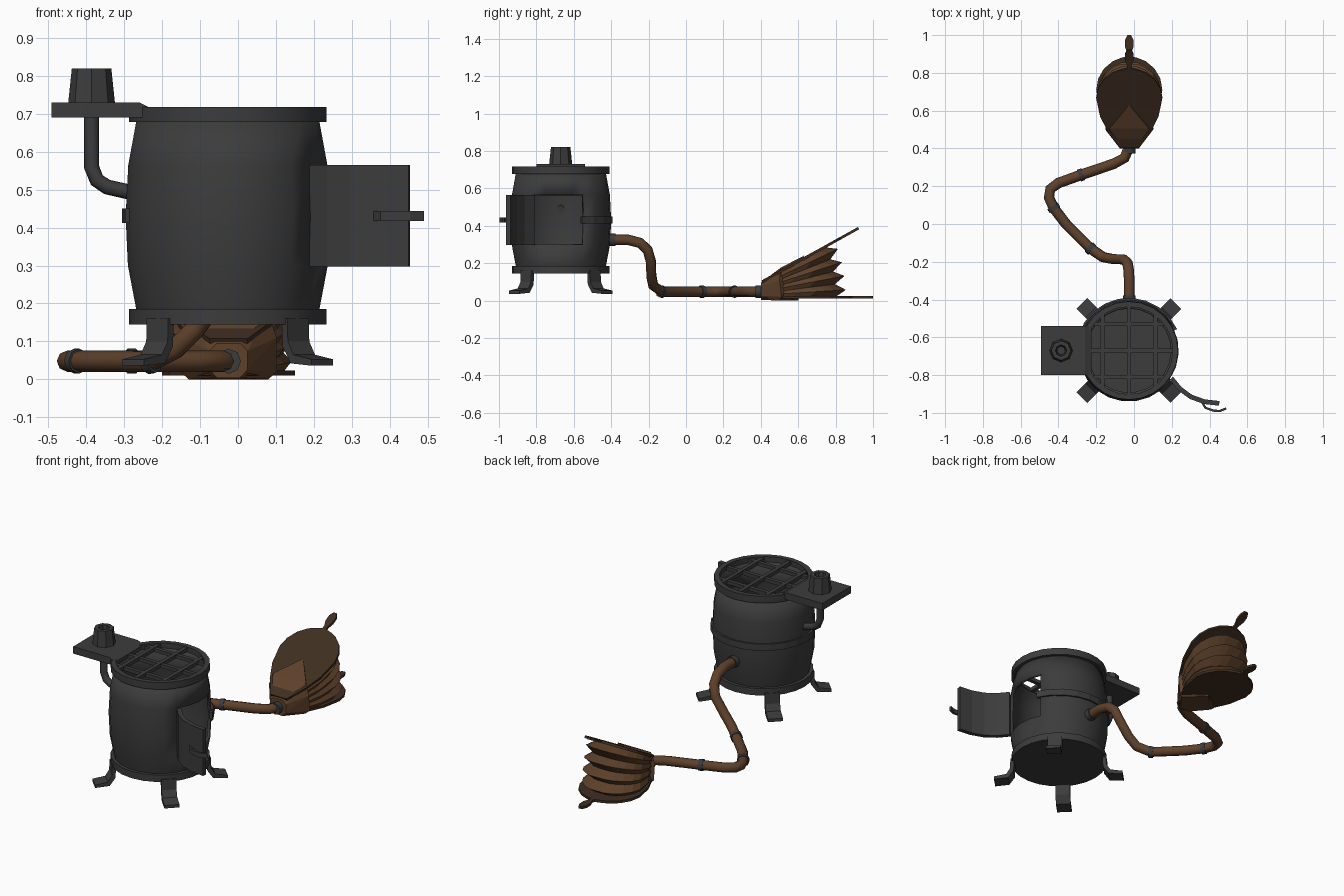
import bpy, bmesh
from math import sin, cos, radians, pi, atan2
from mathutils import Vector, Matrix

if "Cube" in bpy.data.objects:
    bpy.data.objects.remove(bpy.data.objects["Cube"])

CX, CY, BX = -0.027, -0.67, -0.025   # stove axis, bellows centre line


def mat(name, col):
    m = bpy.data.materials.new(name)
    m.diffuse_color = (*col, 1)
    m.use_nodes = True
    m.node_tree.nodes["Principled BSDF"].inputs["Base Color"].default_value = m.diffuse_color
    return m


IRON = mat("iron", (0.045, 0.045, 0.046))
LEATHER = mat("leather", (0.11, 0.052, 0.024))
WOOD = mat("wood", (0.05, 0.027, 0.015))


def add(name, verts, faces, m, smooth=False, thick=0, fix=True):
    me = bpy.data.meshes.new(name)
    me.from_pydata([tuple(v) for v in verts], [], faces)
    if fix:
        bm = bmesh.new()
        bm.from_mesh(me)
        bmesh.ops.recalc_face_normals(bm, faces=bm.faces)
        bm.to_mesh(me)
        bm.free()
    me.materials.append(m)
    ob = bpy.data.objects.new(name, me)
    bpy.context.collection.objects.link(ob)
    if thick:
        s = ob.modifiers.new("thickness", 'SOLIDIFY')
        s.thickness, s.offset = thick, -1
    if smooth:
        bpy.context.view_layer.objects.active = ob
        ob.select_set(True)
        bpy.ops.object.shade_smooth_by_angle(angle=radians(30))
        ob.select_set(False)
    return ob


def loft(name, rings, m, closed=False, caps=True, smooth=False):
    """Skin equal-length rings; closed joins last ring to first."""
    n, k = len(rings[0]), len(rings)
    v = [p for r in rings for p in r]
    f = []
    for i in range(k if closed else k - 1):
        a, b = i * n, (i + 1) % k * n
        f += [(a + j, a + (j + 1) % n, b + (j + 1) % n, b + j) for j in range(n)]
    if caps and not closed:
        f += [tuple(range(n)), tuple(range((k - 1) * n, k * n))]
    return add(name, v, f, m, smooth)


def circle(r, z, n, x=CX, y=CY):
    return [(x + r * cos(2 * pi * i / n), y + r * sin(2 * pi * i / n), z) for i in range(n)]


def hull(name, pts, m):
    bm = bmesh.new()
    for p in pts:
        bm.verts.new(p)
    bmesh.ops.convex_hull(bm, input=bm.verts)
    me = bpy.data.meshes.new(name)
    bm.to_mesh(me)
    bm.free()
    me.materials.append(m)
    ob = bpy.data.objects.new(name, me)
    bpy.context.collection.objects.link(ob)
    return ob


def box(name, lo, hi, m):
    return hull(name, [(x, y, z) for x in (lo[0], hi[0]) for y in (lo[1], hi[1]) for z in (lo[2], hi[2])], m)


def tube(name, pts, r, m):
    cu = bpy.data.curves.new(name, 'CURVE')
    cu.dimensions, cu.bevel_depth, cu.bevel_resolution, cu.use_fill_caps = '3D', r, 2, True
    sp = cu.splines.new('POLY')
    sp.points.add(len(pts) - 1)
    for p, c in zip(sp.points, pts):
        p.co = (*c, 1)
    tmp = bpy.data.objects.new("tmp", cu)
    bpy.context.collection.objects.link(tmp)
    me = bpy.data.meshes.new_from_object(tmp.evaluated_get(bpy.context.evaluated_depsgraph_get()))
    bpy.data.objects.remove(tmp)
    me.name = name
    me.materials.clear()
    me.materials.append(m)
    ob = bpy.data.objects.new(name, me)
    bpy.context.collection.objects.link(ob)


# barrel shell with the fire door opening left out on the +x side
angs = [radians(-35 + 63 * i / 4) for i in range(4)] + [radians(28 + 297 * i / 19) for i in range(19)]
prof = [(0.237, 0.16), (0.243, 0.19), (0.264, 0.30), (0.27, 0.43), (0.263, 0.565), (0.24, 0.69)]
n = len(angs)
verts = [(CX + r * cos(a), CY + r * sin(a), z) for r, z in prof for a in angs]
faces = [(i * n + j, i * n + (j + 1) % n, (i + 1) * n + (j + 1) % n, (i + 1) * n + j)
         for i in range(5) for j in range(n) if not (i in (2, 3) and j < 4)]
add("barrel", verts, faces, IRON, True, 0.018, False)

# rims, base and grill
loft("base_rim", [circle(0.26, 0.145, 24), circle(0.26, 0.185, 24)], IRON, smooth=True)
loft("top_rim", [circle(r, z, 24) for r, z in ((0.26, 0.678), (0.26, 0.718), (0.232, 0.718), (0.232, 0.678))],
     IRON, closed=True, smooth=True)
for d in (-0.14, 0, 0.14):
    h = (0.245 ** 2 - d * d) ** 0.5
    box("grill_bar_x", (CX - h, CY + d - 0.011, 0.69), (CX + h, CY + d + 0.011, 0.71), IRON)
    box("grill_bar_y", (CX + d - 0.011, CY - h, 0.692), (CX + d + 0.011, CY + h, 0.713), IRON)

# clamp band round the back
band = []
for i in range(12):
    a = radians(24 + 170 * i / 11)
    band.append([(CX + r * cos(a), CY + r * sin(a), z)
                 for r, z in ((0.26, 0.412), (0.279, 0.412), (0.279, 0.45), (0.26, 0.45))])
loft("clamp_band", band, IRON)


def strip(name, pts, z0, z1, thick, m):
    """Upright plate following a plan path."""
    k = len(pts)
    v = [(x, y, z) for z in (z0, z1) for x, y in pts]
    add(name, v, [(i, i + 1, k + i + 1, k + i) for i in range(k - 1)], m, False, thick, False)


# open fire door and handle
strip("fire_door", [(0.188, -0.825), (0.235, -0.882), (0.295, -0.926), (0.37, -0.953), (0.45, -0.962)],
      0.298, 0.565, 0.025, IRON)
strip("door_handle", [(0.357, -0.95), (0.375, -0.978), (0.42, -0.994), (0.455, -0.996), (0.49, -0.982)],
      0.417, 0.444, 0.012, IRON)

# four bent strap legs
side = [(0.24, 0.16), (0.262, 0.16), (0.264, 0.10), (0.285, 0.065), (0.352, 0.053),
        (0.352, 0.036), (0.275, 0.042), (0.245, 0.085)]
for q in range(4):
    rot = Matrix.Translation((CX, CY, 0)) @ Matrix.Rotation(radians(45 + 90 * q), 4, 'Z')
    loft("leg", [[rot @ Vector((r, w, z)) for r, z in side] for w in (-0.04, 0.04)], IRON)

# side shelf, flue pot and bent support pipe
hull("side_shelf", [(x, CY + s * w, z) for s in (-1, 1) for x, w, z in
                    ((-0.492, 0.13, 0.69), (-0.492, 0.13, 0.73), (-0.26, 0.13, 0.73),
                     (-0.225, 0.13, 0.712), (-0.225, 0.13, 0.69))], IRON)
loft("flue_pot", [circle(r, z, 8, -0.386) for r, z in
                  ((0.062, 0.725), (0.052, 0.82), (0.03, 0.82), (0.022, 0.74))], IRON)
tube("support_pipe", [(-0.386, CY, 0.70), (-0.386, CY, 0.56), (-0.372, CY, 0.525),
                      (-0.345, CY, 0.507), (-0.27, CY, 0.49)], 0.02, IRON)

# air hose with collars
hose = [(-0.025, -0.42, 0.325), (-0.025, -0.31, 0.325), (-0.028, -0.245, 0.308), (-0.035, -0.205, 0.27),
        (-0.055, -0.188, 0.21), (-0.115, -0.185, 0.13), (-0.165, -0.175, 0.08), (-0.23, -0.13, 0.048),
        (-0.36, 0, 0.048), (-0.425, 0.085, 0.048), (-0.45, 0.14, 0.048), (-0.443, 0.185, 0.048),
        (-0.40, 0.217, 0.048), (-0.28, 0.26, 0.048), (-0.11, 0.318, 0.048), (-0.05, 0.35, 0.048),
        (BX, 0.41, 0.048)]
tube("air_hose", hose, 0.028, LEATHER)


def collar(p, d, h=0.012):
    p, d = Vector(p), Vector(d).normalized() * h
    tube("hose_collar", [p - d, p + d], 0.033, IRON)


for i in (7, 9, 13):
    collar(hose[i], Vector(hose[i + 1]) - Vector(hose[i - 1]))
collar((-0.025, -0.40, 0.325), (0, 1, 0), 0.022)
collar((BX, 0.388, 0.048), (0, 1, 0), 0.016)

# bellows: teardrop outline measured from the hinge
half = [(0.05, 0), (0.11, 0.09), (0.155, 0.19)] + \
       [(0.175 * cos(radians(a)), 0.30 + 0.175 * sin(radians(a))) for a in (0, 20, 40, 60, 75)]
grip = [(0.012, 0.478), (0.011, 0.495), (0.023, 0.53), (0.022, 0.565), (0.01, 0.59)]


def outline(pts, t, s=1.0, dz=0.0):
    """Outline swung open by fraction t of the full angle."""
    a, hz = radians(29) * t, 0.02 + 0.075 * t
    full = pts + [(-x, y) for x, y in reversed(pts)]
    return [(BX + x * s, 0.41 + y * s * cos(a) - dz * sin(a), hz + y * s * sin(a) + dz * cos(a)) for x, y in full]


loft("bottom_board", [outline(half + grip, 0, 1, d) for d in (-0.01, 0.004)], WOOD)
loft("top_board", [outline(half + grip, 1, 1, d) for d in (0, 0.014)], WOOD)
loft("bellows_pleats", [outline(half, i / 8, 0.95 if i % 2 else 0.83) for i in range(9)], LEATHER)

# nozzle block wrapping the hinge end
pts = [(BX + s * x, y, z) for s in (-1, 1) for x, y, z in
       ((0.05, 0.4, 0.025), (0.03, 0.4, 0.004), (0.05, 0.4, 0.075), (0.03, 0.4, 0.095),
        (0.127, 0.51, 0.02), (0.105, 0.50, 0.0), (0.127, 0.50, 0.11), (0.105, 0.505, 0.175))]
hull("nozzle_block", pts + [(BX, 0.63, 0.24), (BX, 0.60, 0.0)], LEATHER)
